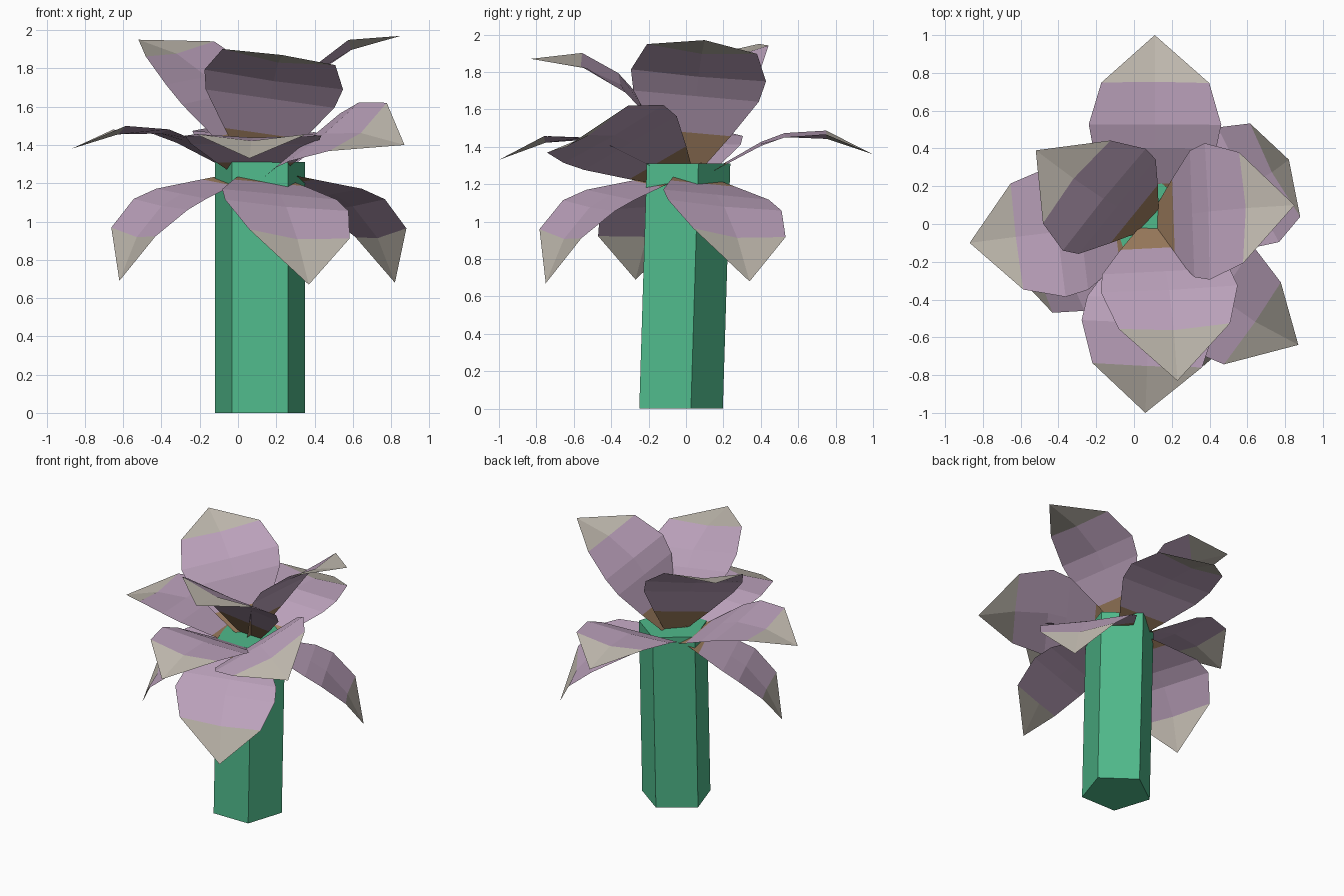
import bpy, bmesh, math
from mathutils import Vector, Matrix

if "Cube" in bpy.data.objects:
    bpy.data.objects.remove(bpy.data.objects["Cube"])

def material(name, rgb):
    m = bpy.data.materials.new(name)
    m.diffuse_color = (*rgb, 1)
    m.use_nodes = True
    m.node_tree.nodes["Principled BSDF"].inputs["Base Color"].default_value = m.diffuse_color
    return m

GREEN = material("stem_green", (0.08, 0.49, 0.26))
LILAC = material("petal_lilac", (0.50, 0.36, 0.50))
PALE = material("petal_pale", (0.52, 0.48, 0.42))
AMBER = material("petal_amber", (0.36, 0.22, 0.12))

def finish(name, bm, mats):
    me = bpy.data.meshes.new(name)
    bm.to_mesh(me)
    bm.free()
    for m in mats:
        me.materials.append(m)
    ob = bpy.data.objects.new(name, me)
    bpy.context.collection.objects.link(ob)
    return ob

# Five-sided stem, leaning slightly backwards
bm = bmesh.new()
ring = [(0.115 + 0.247 * math.cos(math.radians(90 + 72 * i)),
         -0.05 + 0.247 * math.sin(math.radians(90 + 72 * i))) for i in range(5)]
low = [bm.verts.new((x, y, 0)) for x, y in ring]
top = [bm.verts.new((x, y + 0.04, 1.31)) for x, y in ring]
bm.faces.new(low[::-1])
bm.faces.new(top)
for i in range(5):
    j = (i + 1) % 5
    bm.faces.new((low[i], low[j], top[j], top[i]))
finish("stem", bm, [GREEN])

# Petal rows: distance along chord, arch height, half width, edge lift
ROWS = [(0.0, 0.0, 0.05, 0.0), (0.22, 0.078, 0.20, 0.0), (0.42, 0.15, 0.325, 0.0),
        (0.55, 0.165, 0.35, 0.01), (0.77, 0.12, 0.285, 0.035)]

def petal(name, base_z, skew, tip, roll):
    """Arched petal from the stem top to the given tip, rolled about its length."""
    base = Vector((0.10, 0.01, base_z))
    d = Vector(tip) - base
    bm = bmesh.new()
    rows = [[bm.verts.new((t, s * w + skew * h, h + lift * abs(s))) for s in (1, 0, -1)]
            for t, h, w, lift in ROWS]
    end = bm.verts.new((1, 0, 0))
    for k, (a, b) in enumerate(zip(rows, rows[1:])):
        for i in (0, 1):
            f = bm.faces.new((a[i], a[i + 1], b[i + 1], b[i]))
            f.material_index = 2 if k == 0 else 0
    for i in (0, 1):
        f = bm.faces.new((rows[-1][i], rows[-1][i + 1], end))
        f.material_index = 1
    az = math.atan2(d.y, d.x)
    pitch = math.atan2(d.z, math.hypot(d.x, d.y))
    mat = (Matrix.Translation(base) @ Matrix.Rotation(az, 4, 'Z')
           @ Matrix.Rotation(-pitch, 4, 'Y')
           @ Matrix.Rotation(math.radians(roll), 4, 'X')
           @ Matrix.Scale(d.length, 4))
    bm.transform(mat)
    finish(name, bm, [LILAC, PALE, AMBER])

# Upright inner, spreading middle and drooping outer petals: base height, skew, (tip, roll)
PETALS = {
    "inner_petal": (1.26, 0, [((-0.52, 0.39, 1.95), -11), ((0.85, 0.10, 1.97), -7),
                              ((0.23, -0.83, 1.87), -10)]),
    "middle_petal": (1.20, 0, [((0.11, 1.00, 1.36), 2), ((-0.87, -0.10, 1.38), 2),
                               ((0.06, -1.00, 1.33), 0), ((0.87, -0.64, 1.40), 26)]),
    "outer_petal": (1.27, -0.3, [((-0.62, -0.27, 0.69), -6), ((0.37, -0.75, 0.67), -6),
                                 ((0.82, 0.34, 0.68), -6)]),
}
for name, (base_z, skew, items) in PETALS.items():
    for n, (tip, roll) in enumerate(items, 1):
        petal(f"{name}_{n}", base_z, skew, tip, roll)
